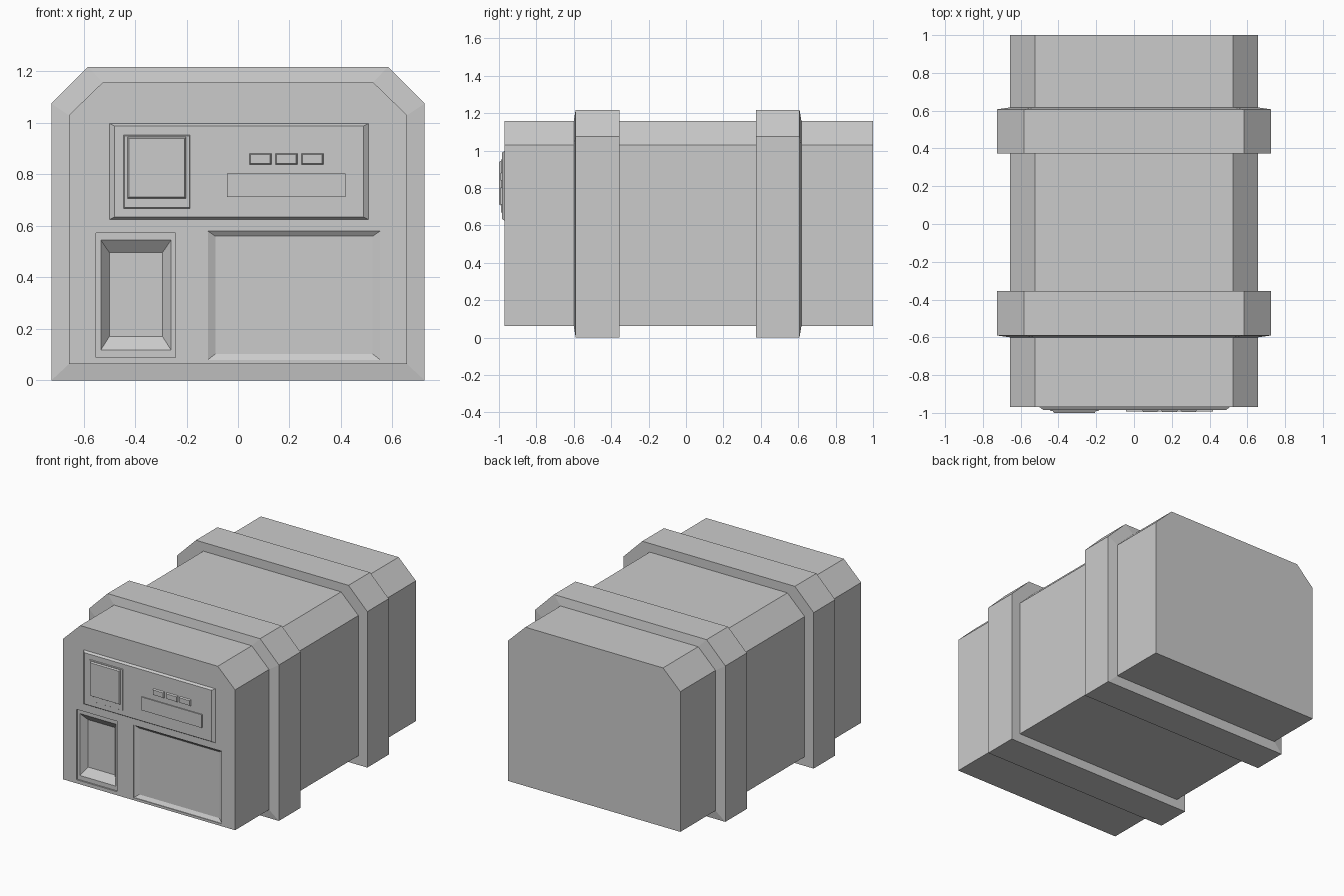
import bpy, bmesh

if "Cube" in bpy.data.objects:
    bpy.data.objects.remove(bpy.data.objects["Cube"])


def loft(name, rings):
    """Skin a stack of matching closed rings and cap both ends."""
    bm = bmesh.new()
    loops = [[bm.verts.new(p) for p in ring] for ring in rings]
    n = len(loops[0])
    for a, b in zip(loops, loops[1:]):
        for i in range(n):
            j = (i + 1) % n
            bm.faces.new((a[i], a[j], b[j], b[i]))
    bm.faces.new(loops[0])
    bm.faces.new(loops[-1])
    bmesh.ops.recalc_face_normals(bm, faces=bm.faces)
    mesh = bpy.data.meshes.new(name)
    bm.to_mesh(mesh)
    bm.free()
    obj = bpy.data.objects.new(name, mesh)
    bpy.context.collection.objects.link(obj)
    return obj


def hull(y, w, top_w, z0, z1, z2):
    """Box section with chamfered top corners."""
    return [(-w, y, z0), (w, y, z0), (w, y, z1),
            (top_w, y, z2), (-top_w, y, z2), (-w, y, z1)]


def rect(y, x0, x1, z0, z1):
    return [(x0, y, z0), (x1, y, z0), (x1, y, z1), (x0, y, z1)]


def raised(name, x0, x1, z0, z1, back, front, bx=0.0, bz=0.0):
    """Panel standing out of the front, with sloped edges."""
    return loft(name, [rect(back, x0, x1, z0, z1),
                       rect(front, x0 + bx, x1 - bx, z0 + bz, z1 - bz)])


FRONT = -0.97
CORE = (0.657, 0.525, 0.063, 1.03, 1.158)
BAND = (0.725, 0.582, 0.0, 1.075, 1.218)

# Case with two thick bands, each with one slightly sloped outer face
sections = [(FRONT, CORE), (-0.60, CORE), (-0.59, BAND), (-0.355, BAND),
            (-0.355, CORE), (0.373, CORE), (0.373, BAND), (0.607, BAND),
            (0.617, CORE), (1.0, CORE)]
case = loft("case_with_bands", [hull(y, *s) for y, s in sections])

# Recesses in the front: tray and wide panel
tray = loft("tray_cutter", [
    rect(-1.1, -0.552, -0.242, 0.088, 0.573),
    rect(-0.96, -0.552, -0.242, 0.088, 0.573),
    rect(-0.96, -0.533, -0.260, 0.118, 0.545),
    rect(-0.92, -0.50, -0.293, 0.17, 0.497)])
wide = loft("wide_panel_cutter", [
    rect(-1.1, -0.117, 0.552, 0.08, 0.58),
    rect(FRONT + 0.005, -0.117, 0.552, 0.08, 0.58),
    rect(-0.95, -0.088, 0.523, 0.103, 0.56)])
for cutter in (tray, wide):
    cutter.hide_render = True
    cutter.hide_viewport = True
    cutter.display_type = 'WIRE'
    mod = case.modifiers.new(cutter.name, 'BOOLEAN')
    mod.operation = 'DIFFERENCE'
    mod.solver = 'EXACT'
    mod.object = cutter

# Raised control panel
PANEL = -0.985
raised("control_panel", -0.50, 0.507, 0.625, 0.998, FRONT, PANEL, 0.02, 0.01)

# Display and its surround
raised("display_surround", -0.444, -0.186, 0.668, 0.953, PANEL, -0.99, 0.003, 0.003)
raised("display", -0.43, -0.202, 0.706, 0.945, -0.99, -1.0, 0.006, 0.006)

# Three small buttons and the slot bar
for i in range(3):
    x = 0.087 + i * 0.101
    raised(f"button_{i + 1}", x - 0.043, x + 0.043, 0.838, 0.882,
           PANEL, -0.995, 0.005, 0.005)
raised("slot_bar", -0.043, 0.418, 0.712, 0.803, PANEL, -0.992)
